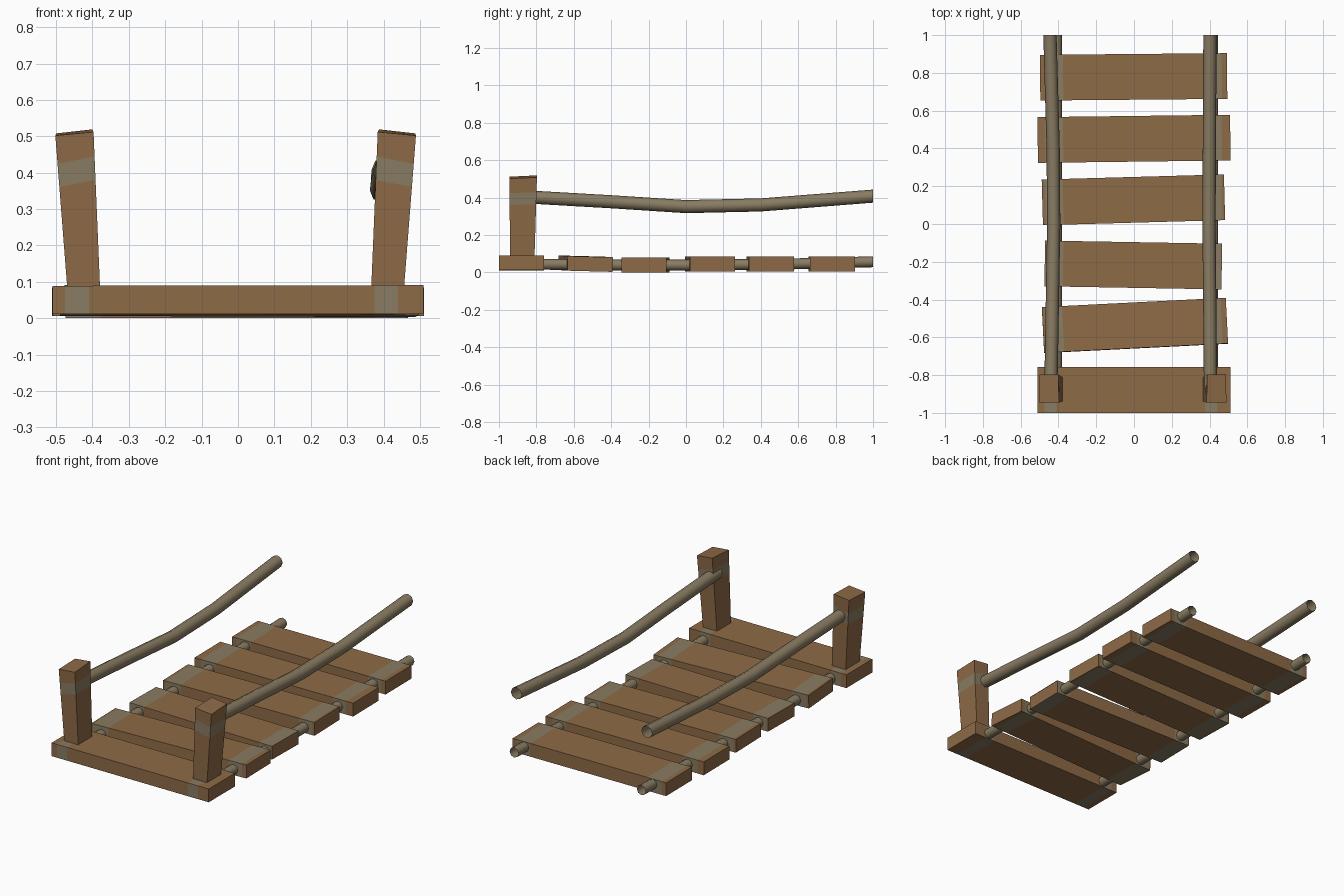
import bpy, bmesh, math
from mathutils import Vector, Matrix

if "Cube" in bpy.data.objects:
    bpy.data.objects.remove(bpy.data.objects["Cube"])


def material(name, rgb):
    m = bpy.data.materials.new(name)
    m.diffuse_color = (*rgb, 1)
    m.use_nodes = True
    m.node_tree.nodes["Principled BSDF"].inputs["Base Color"].default_value = m.diffuse_color
    return m


WOOD = material("brown wood", (0.27, 0.145, 0.062))
ROPE = material("grey tan rope", (0.25, 0.20, 0.122))


def loft(name, rings, mats, banded=(), cap=True, smooth=False):
    """Join rings of points; segments listed in banded get the second material."""
    bm = bmesh.new()
    rows = [[bm.verts.new(p) for p in ring] for ring in rings]
    n = len(rows[0])
    for s in range(len(rows) - 1):
        for i in range(n):
            j = (i + 1) % n
            f = bm.faces.new((rows[s][i], rows[s][j], rows[s + 1][j], rows[s + 1][i]))
            f.material_index = 1 if s in banded else 0
            f.smooth = smooth
    if cap:
        bm.faces.new(rows[0][::-1])
        bm.faces.new(rows[-1])
    bmesh.ops.recalc_face_normals(bm, faces=bm.faces)
    me = bpy.data.meshes.new(name)
    bm.to_mesh(me)
    bm.free()
    for m in mats:
        me.materials.append(m)
    ob = bpy.data.objects.new(name, me)
    bpy.context.collection.objects.link(ob)
    return ob


def plank(i, cx, cy, cz, length, yaw, roll=0, pitch=0, bands=(-0.47, -0.375, 0.38, 0.465)):
    """Board with rope lashings painted around it near both ends."""
    w, h = 0.121, 0.039
    m = (Matrix.Translation((cx, cy, cz)) @ Matrix.Rotation(math.radians(yaw), 4, 'Z')
         @ Matrix.Rotation(math.radians(pitch), 4, 'Y') @ Matrix.Rotation(math.radians(roll), 4, 'X'))
    xs = [-length / 2, *[b - cx for b in bands], length / 2]
    rings = [[m @ Vector((x, y, z)) for y, z in ((-w, -h), (w, -h), (w, h), (-w, h))] for x in xs]
    loft(f"plank_{i}", rings, (WOOD, ROPE), (1, 3))


# Walkway planks, each a little crooked
plank(1, 0, -0.879, 0.051, 1.02, 0, 0, -0.1, (-0.475, -0.41, 0.375, 0.44))
plank(2, 0.005, -0.537, 0.047, 0.975, 2.9, -1.5, 0.2)
plank(3, -0.005, -0.217, 0.040, 0.935, -1.0)
plank(4, -0.003, 0.128, 0.045, 0.965, 1.6)
plank(5, 0, 0.451, 0.045, 1.02, 0.7)
plank(6, -0.002, 0.779, 0.045, 0.99, 0.5)


def post(name, side, dx):
    """Leaning end post with a slanted rope band."""
    bottom = [(0.465, -0.94, 0.08), (0.375, -0.94, 0.08), (0.375, -0.81, 0.08), (0.465, -0.81, 0.08)]
    top = [(0.498, -0.945, 0.502), (0.393, -0.945, 0.512), (0.397, -0.797, 0.519), (0.496, -0.797, 0.508)]
    rings = []
    for t in (0, 0.68, 0.83, 1):
        ring = []
        for k, (a, b) in enumerate(zip(bottom, top)):
            slant = (0.015 if k in (1, 2) else -0.015) if 0 < t < 1 else 0
            p = Vector(a).lerp(Vector(b), t + slant)
            ring.append((side * (p.x + dx), p.y, p.z))
        rings.append(ring)
    loft(name, rings, (WOOD, ROPE), (1,))


post("left_post", -1, 0.004)
post("right_post", 1, -0.009)


def rope(name, pts, r, sides=8):
    """Open faceted tube running along y."""
    rings = []
    for x, y, z in pts:
        rings.append([(x + r * math.cos(a), y, z + r * math.sin(a))
                      for a in (2 * math.pi * k / sides for k in range(sides))])
    loft(name, rings, (ROPE,), cap=False, smooth=True)


# Sagging hand ropes
rope("left_hand_rope", [(-0.44, -0.87, 0.405), (-0.432, -0.4, 0.378), (-0.425, 0, 0.352),
                        (-0.428, 0.4, 0.361), (-0.445, 1, 0.408)], 0.035)
rope("right_hand_rope", [(0.405, -0.87, 0.405), (0.401, -0.4, 0.378), (0.397, 0, 0.352),
                         (0.399, 0.4, 0.361), (0.402, 1, 0.408)], 0.035)

# Carrying ropes threaded through the planks
for name, x in (("left_deck_rope", -0.41), ("right_deck_rope", 0.416)):
    rope(name, [(x, -0.88, 0.045), (x, -0.4, 0.04), (x, 0, 0.039), (x, 0.5, 0.044), (x, 1, 0.057)], 0.029)
